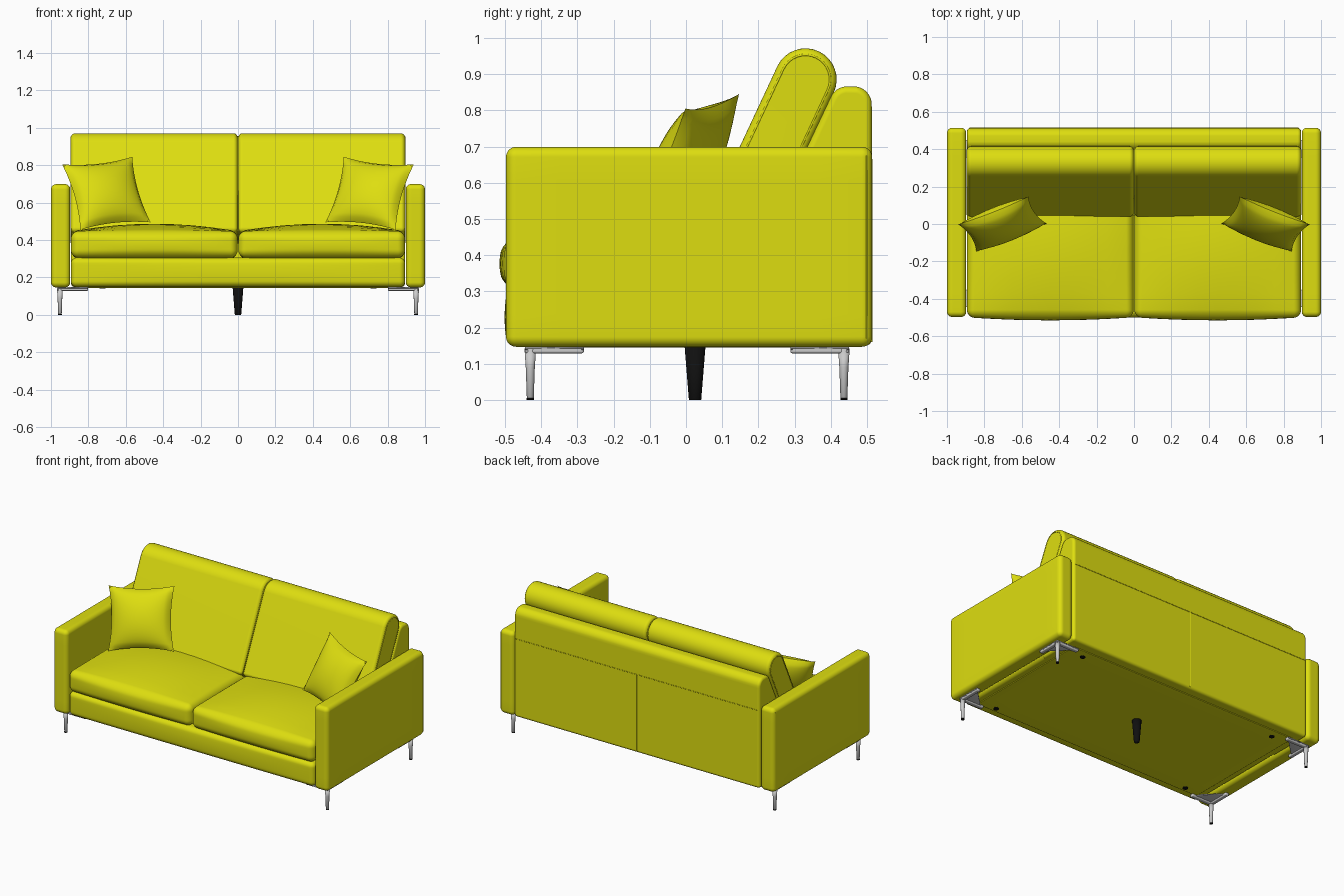
import bpy, bmesh, math
from mathutils import Vector

if "Cube" in bpy.data.objects:
    bpy.data.objects.remove(bpy.data.objects["Cube"])


def material(name, rgb):
    m = bpy.data.materials.new(name)
    m.diffuse_color = (*rgb, 1)
    m.use_nodes = True
    m.node_tree.nodes["Principled BSDF"].inputs["Base Color"].default_value = m.diffuse_color
    return m


YELLOW = material("yellow fabric", (0.73, 0.73, 0.005))
METAL = material("light grey metal", (0.6, 0.6, 0.6))
BLACK = material("black plastic", (0.005, 0.005, 0.005))


def finish(name, bm, mat, angle=0.6, weighted=False):
    bmesh.ops.recalc_face_normals(bm, faces=bm.faces)
    me = bpy.data.meshes.new(name)
    bm.to_mesh(me)
    bm.free()
    me.shade_smooth()
    me.set_sharp_from_angle(angle=angle)
    me.materials.append(mat)
    ob = bpy.data.objects.new(name, me)
    bpy.context.collection.objects.link(ob)
    if weighted:
        ob.modifiers.new("even shading", 'WEIGHTED_NORMAL')
    return ob


def rounded_box(name, lo, hi, r, mat, bulge=(0, 0, 0)):
    """Soft box with rounded edges; bulge swells the faces of each axis."""
    lo, hi = Vector(lo), Vector(hi)
    mid, half = (lo + hi) / 2, (hi - lo) / 2

    def grid(c, h):
        i = round(c * 16)           # -8..8: four steps per rounded edge
        inner = h - r
        a = abs(i)
        d = inner * a / 4 if a <= 4 else inner + r * math.tan(math.pi / 4 * (a - 4) / 4)
        return math.copysign(d, i)

    bm = bmesh.new()
    bmesh.ops.create_cube(bm, size=1)
    bmesh.ops.subdivide_edges(bm, edges=bm.edges[:], cuts=15, use_grid_fill=True)
    for v in bm.verts:
        p = Vector([grid(v.co[k], half[k]) for k in range(3)])
        q = Vector([max(-half[k] + r, min(half[k] - r, p[k])) for k in range(3)])
        p = q + (p - q).normalized() * r
        u = [p[k] / half[k] for k in range(3)]
        for k in range(3):
            a, b = u[(k + 1) % 3], u[(k + 2) % 3]
            p[k] += bulge[k] * u[k] * (1 - a * a) * (1 - b * b)
        v.co = p + mid
    return finish(name, bm, mat)


def loft(name, rings, mat, bevel=0):
    """Skin a list of equal rings, cap the ends, optionally round sharp edges."""
    bm = bmesh.new()
    vs = [[bm.verts.new(p) for p in ring] for ring in rings]
    n = len(vs[0])
    for a, b in zip(vs, vs[1:]):
        for i in range(n):
            bm.faces.new((a[i], a[(i + 1) % n], b[(i + 1) % n], b[i]))
    bm.faces.new(vs[0])
    bm.faces.new(vs[-1])
    bmesh.ops.recalc_face_normals(bm, faces=bm.faces)
    if bevel:
        sharp = [e for e in bm.edges if e.calc_face_angle(0) > 0.8]
        bmesh.ops.bevel(bm, geom=sharp, offset=bevel, segments=5, profile=0.5,
                        affect='EDGES', clamp_overlap=True)
    return finish(name, bm, mat, weighted=True)


def circle(x, y, z, r, n=16):
    return [(x + r * math.cos(2 * math.pi * i / n), y + r * math.sin(2 * math.pi * i / n), z)
            for i in range(n)]


def seam(name, pts, r=0.003, closed=False):
    cu = bpy.data.curves.new(name, 'CURVE')
    cu.dimensions = '3D'
    cu.bevel_depth = r
    cu.bevel_resolution = 1
    sp = cu.splines.new('POLY')
    sp.points.add(len(pts) - 1)
    for p, c in zip(sp.points, pts):
        p.co = (*c, 1)
    sp.use_cyclic_u = closed
    cu.materials.append(YELLOW)
    bpy.context.collection.objects.link(bpy.data.objects.new(name, cu))


def arc(cy, cz, r, a0, a1, n):
    return [(cy + r * math.cos(math.radians(a0 + (a1 - a0) * i / n)),
             cz + r * math.sin(math.radians(a0 + (a1 - a0) * i / n))) for i in range(n + 1)]


def cushion_profile(r):
    # leaning slab with a fully rounded top, in (y, z)
    top = arc(0.33, 0.885, r, -25, 155, 16)
    lean = Vector((-0.423, -0.906)) * 0.52
    return top + [(top[-1][0] + lean.x, top[-1][1] + lean.y),
                  (top[0][0] + lean.x, top[0][1] + lean.y)]


def pillow(name, s):
    centre = Vector((-0.704, 0, 0.65))
    u, v = Vector((0.375, 0.148, 0.04)) / 2, Vector((-0.098, 0.145, 0.35)) / 2
    n = u.cross(v).normalized()
    bm = bmesh.new()
    for side in (-1, 1):
        g = bmesh.ops.create_grid(bm, x_segments=20, y_segments=20, size=1)
        for vert in g["verts"]:
            a, b = vert.co.x, vert.co.y
            fat = max(0, (1 - a * a) * (1 - b * b)) ** 0.55
            p = (centre + u * a * (1 - 0.1 * (1 - b * b))
                 + v * b * (1 - 0.1 * (1 - a * a)) + n * side * 0.075 * fat)
            vert.co = (-s * p.x, p.y, p.z)
    bmesh.ops.remove_doubles(bm, verts=bm.verts[:], dist=0.0005)
    finish(name, bm, YELLOW, 1.0)


# base under the seat, with lining panel
rounded_box("base", (-0.893, -0.493, 0.15), (0.893, 0.45, 0.306), 0.03, YELLOW, (0, 0.008, 0))
rounded_box("underside_lining", (-0.84, -0.43, 0.145), (0.84, 0.45, 0.165), 0.004, YELLOW)

# back frame with sloped front
frame = ([(0.513, 0.15), (0.513, 0.81)] + arc(0.463, 0.816, 0.05, 10, 80, 6)
         + arc(0.445, 0.816, 0.05, 95, 155, 6) + [(0.33, 0.69), (0.22, 0.45), (0.22, 0.15)])
loft("back_frame", [[(x, y, z) for y, z in frame] for x in (-0.893, 0.893)], YELLOW, 0.018)
seam("back_cross_seam", [(-0.88, 0.513, 0.665), (0.88, 0.513, 0.665)], 0.002)
seam("back_centre_seam", [(0, 0.513, 0.665), (0, 0.513, 0.16)])

for s, side in ((-1, "left"), (1, "right")):
    # arm
    x0, x1 = sorted((s * 0.897, s * 1.0))
    rounded_box(side + "_arm", (x0, -0.497, 0.147), (x1, 0.514, 0.699), 0.028, YELLOW)
    seam(side + "_arm_seam", [(s * 0.998, 0.499, 0.17), (s * 0.998, 0.499, 0.675)], 0.002)
    # seat cushion
    x0, x1 = sorted((s * 0.002, s * 0.893))
    rounded_box(side + "_seat_cushion", (x0, -0.499, 0.306), (x1, 0.25, 0.447), 0.04,
                YELLOW, (0, 0.016, 0.04))
    # back cushion with piping on both ends
    loft(side + "_back_cushion",
         [[(x, y, z) for y, z in cushion_profile(0.086)] for x in (x0, x1)], YELLOW, 0.022)
    for x in (x0 + 0.001, x1 - 0.001):
        seam(side + "_back_piping", [(x, y, z) for y, z in cushion_profile(0.068)], 0.003, True)
    pillow(side + "_throw_pillow", s)

    for t, end in ((-1, "front"), (1, "back")):
        # metal corner leg: tapered post, two bracket bars, triangular plate
        cx, cy = s * 0.952, (-0.43 if t < 0 else 0.436)
        tag = end + "_" + side
        loft(tag + "_leg", [circle(cx, cy, 0.004, 0.0095), circle(cx, cy, 0.09, 0.0125),
                            circle(cx, cy, 0.142, 0.016)], METAL)
        loft(tag + "_foot_tip", [circle(cx, cy, 0, 0.01), circle(cx, cy, 0.005, 0.01)], BLACK)
        ox, oy = cx + s * 0.014, cy + t * 0.014
        for kind, ex, ey in (("side", 0.026, 0.162), ("cross", 0.165, 0.026)):
            xa, xb = sorted((ox, ox - s * ex))
            ya, yb = sorted((oy, oy - t * ey))
            rounded_box(tag + "_bracket_" + kind, (xa, ya, 0.129), (xb, yb, 0.148), 0.006, METAL)
        tri = [(ox, oy), (ox - s * 0.165, oy), (ox, oy - t * 0.162)]
        loft(tag + "_plate", [[(x, y, z) for x, y in tri] for z in (0.138, 0.148)], METAL)
        # small glide button under the base
        loft(tag + "_button", [circle(s * 0.725, t * 0.395, z, 0.016) for z in (0.14, 0.15)], BLACK)

# black centre support leg
loft("centre_leg", [circle(0, 0.025, 0, 0.017, 12), circle(0, 0.025, 0.15, 0.029, 12)], BLACK)
